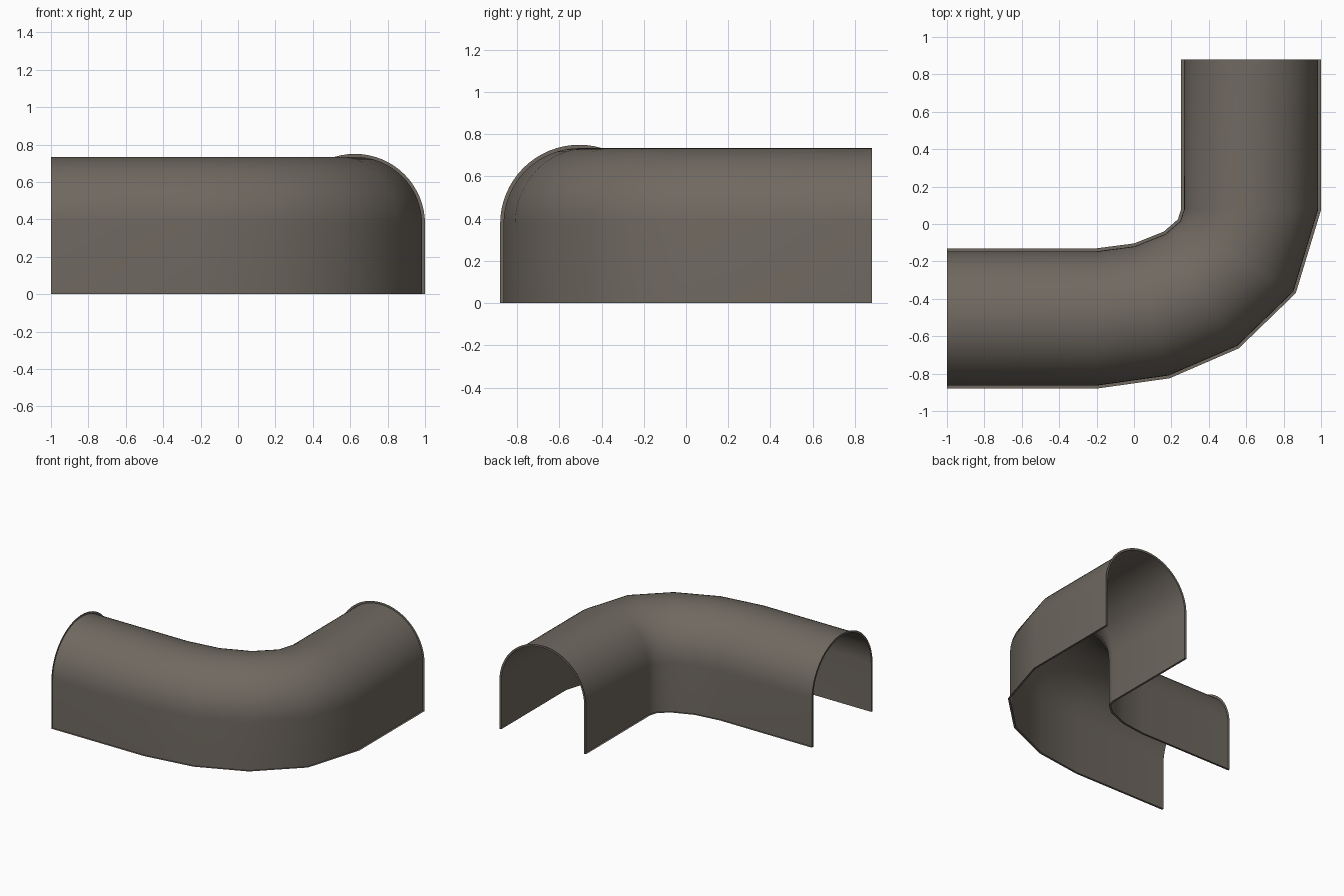
import bpy, bmesh, math

if "Cube" in bpy.data.objects:
    bpy.data.objects.remove(bpy.data.objects["Cube"])

# Plan of the bend: (outer edge, inner edge) at each station of the sweep
STATIONS = [
    ((-1.00, -0.88), (-1.00, -0.13)),
    ((-0.20, -0.88), (-0.20, -0.13)),
    ((0.19, -0.825), (0.00, -0.104)),
    ((0.56, -0.665), (0.16, -0.040)),
    ((0.865, -0.37), (0.235, 0.025)),
    ((1.00, 0.075), (0.252, 0.080)),
    ((1.00, 0.88), (0.25, 0.88)),
]
HALF = 0.375      # half width of the rim, also height of the straight walls
WALL = 0.016      # rim width
SEGS = 32         # facets round the vault


def arch(radius):
    """Arch profile as (offset -1..1 across the width, height)."""
    pts = [(-radius / HALF, 0.0)]
    for i in range(SEGS + 1):
        a = math.pi * (1 - i / SEGS)
        pts.append((radius * math.cos(a) / HALF, HALF + radius * math.sin(a)))
    return pts + [(radius / HALF, 0.0)]


def place(bm, station, profile):
    (ox, oy), (ix, iy) = station
    verts = []
    for u, z in profile:
        t = (u + 1) / 2
        verts.append(bm.verts.new((ox + (ix - ox) * t, oy + (iy - oy) * t, z)))
    return verts


def strip(bm, a, b):
    for i in range(len(a) - 1):
        bm.faces.new((a[i], b[i], b[i + 1], a[i + 1]))


def make_object(name, bm, mat):
    mesh = bpy.data.meshes.new(name)
    bm.to_mesh(mesh)
    bm.free()
    mesh.materials.append(mat)
    obj = bpy.data.objects.new(name, mesh)
    bpy.context.collection.objects.link(obj)
    bpy.ops.object.select_all(action='DESELECT')
    obj.select_set(True)
    bpy.context.view_layer.objects.active = obj
    bpy.ops.object.shade_smooth_by_angle(angle=math.radians(32))
    return obj


stone = bpy.data.materials.new("warm grey")
stone.diffuse_color = (0.16, 0.14, 0.118, 1)
stone.use_nodes = True
stone.node_tree.nodes["Principled BSDF"].inputs["Base Color"].default_value = stone.diffuse_color

inner, outer = arch(HALF - WALL), arch(HALF)

# Arched tunnel skin swept round the bend
bm = bmesh.new()
rings = [place(bm, s, inner) for s in STATIONS]
for a, b in zip(rings, rings[1:]):
    strip(bm, a, b)
make_object("tunnel_shell", bm, stone)

# Flat rim round both mouths and along both feet
bm = bmesh.new()
strip(bm, place(bm, STATIONS[0], outer), place(bm, STATIONS[0], inner))
strip(bm, place(bm, STATIONS[-1], inner), place(bm, STATIONS[-1], outer))
for end in (0, -1):
    feet = [place(bm, s, [outer[end], inner[end]]) for s in STATIONS]
    for a, b in zip(feet, feet[1:]):
        strip(bm, a, b) if end else strip(bm, b, a)
make_object("tunnel_rim", bm, stone)
